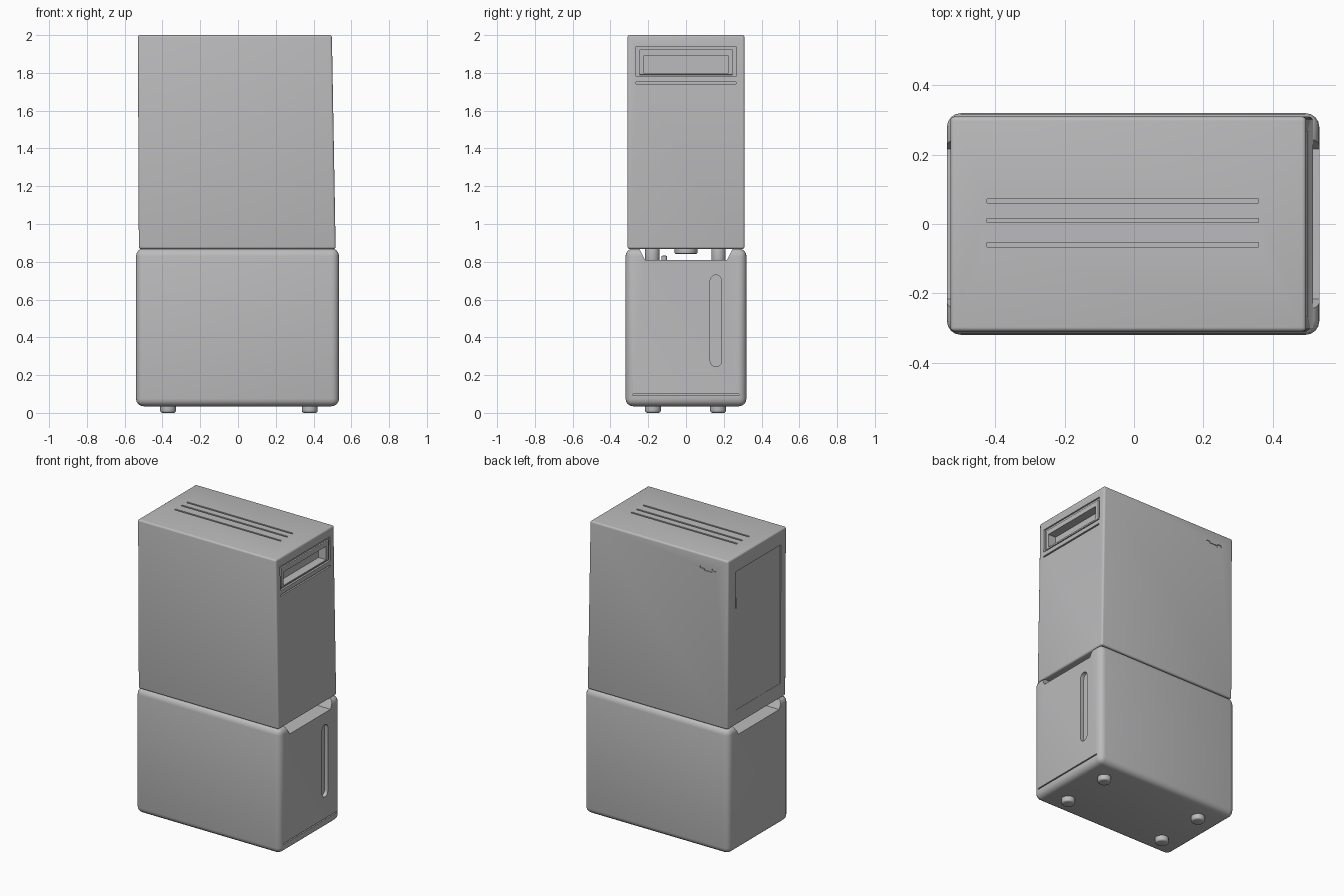
import bpy
import bmesh
import math
from mathutils import Vector

if "Cube" in bpy.data.objects:
    bpy.data.objects.remove(bpy.data.objects["Cube"], do_unlink=True)

grey = bpy.data.materials.new("plain grey")
grey.use_nodes = True
grey.diffuse_color = (0.5, 0.5, 0.51, 1)
grey.node_tree.nodes["Principled BSDF"].inputs["Base Color"].default_value = (0.5, 0.5, 0.51, 1)


def finish(name, bm):
    bmesh.ops.recalc_face_normals(bm, faces=bm.faces[:])
    mesh = bpy.data.meshes.new(name)
    bm.to_mesh(mesh)
    bm.free()
    mesh.materials.append(grey)
    obj = bpy.data.objects.new(name, mesh)
    bpy.context.collection.objects.link(obj)
    return obj


def activate(obj):
    bpy.ops.object.select_all(action='DESELECT')
    obj.select_set(True)
    bpy.context.view_layer.objects.active = obj


def smooth(obj):
    activate(obj)
    bpy.ops.object.shade_smooth_by_angle(angle=math.radians(35))


def box(name, low, high, round_by=0, top_low=None, top_high=None):
    """Rounded box; optional x limits for the top give it a taper."""
    bm = bmesh.new()
    bmesh.ops.create_cube(bm, size=1)
    for v in bm.verts:
        upper = v.co.z > 0
        v.co = Vector([low[i] if v.co[i] < 0 else high[i] for i in range(3)])
        if upper and top_low is not None:
            v.co.x = top_low if v.co.x < 0 else top_high
    if round_by:
        bmesh.ops.bevel(bm, geom=bm.edges[:], offset=round_by, segments=4,
                        profile=0.5, affect='EDGES', clamp_overlap=True)
    return finish(name, bm)


def prism(name, points, start, end):
    """Extrude a (y, z) outline along x."""
    bm = bmesh.new()
    face = bm.faces.new([bm.verts.new((start, y, z)) for y, z in points])
    new = bmesh.ops.extrude_face_region(bm, geom=[face])["geom"]
    bmesh.ops.translate(bm, vec=(end - start, 0, 0),
                        verts=[g for g in new if isinstance(g, bmesh.types.BMVert)])
    return finish(name, bm)


def cylinder(name, x, y, low, high, radius, round_by=0.008):
    bm = bmesh.new()
    bmesh.ops.create_cone(bm, cap_ends=True, segments=32, radius1=radius,
                          radius2=radius, depth=high - low)
    bmesh.ops.translate(bm, vec=(x, y, (low + high) / 2), verts=bm.verts)
    rims = [e for e in bm.edges if abs(e.verts[0].co.z - e.verts[1].co.z) < 0.001]
    bmesh.ops.bevel(bm, geom=rims, offset=round_by, segments=3, profile=0.5, affect='EDGES')
    obj = finish(name, bm)
    smooth(obj)
    return obj


def cut(target, cutter):
    activate(target)
    mod = target.modifiers.new("cut", 'BOOLEAN')
    mod.operation = 'DIFFERENCE'
    mod.solver = 'EXACT'
    mod.object = cutter
    bpy.ops.object.modifier_apply(modifier=mod.name)
    bpy.data.objects.remove(cutter, do_unlink=True)


# Lower tank with an open channel running under the upper housing
tank = box("lower_tank", (-0.54, -0.32, 0.035), (0.535, 0.32, 0.87), 0.04)
cut(tank, prism("channel", [(-0.217, 0.81), (0.217, 0.81), (0.262, 0.9), (-0.262, 0.9)], -0.7, 0.7))

# Rounded level window recess and the seam near the base
window = []
for centre, turn in ((0.70, 0), (0.275, math.pi)):
    for i in range(13):
        a = turn + math.pi * i / 12
        window.append((0.158 + 0.03 * math.cos(a), centre + 0.03 * math.sin(a)))
cut(tank, prism("window_recess", window, 0.51, 0.6))
cut(tank, box("base_seam", (0.525, -0.28, 0.092), (0.6, 0.28, 0.1)))
smooth(tank)

# Upper housing, slightly narrower at the top
housing = box("upper_housing", (-0.525, -0.31, 0.868), (0.517, 0.31, 2.0), 0.012, -0.53, 0.497)

# Outlet on the end: framed recess, deep slot and line below
cut(housing, box("outlet_frame", (0.488, -0.265, 1.78), (0.6, 0.265, 1.94)))
surround = box("outlet_surround", (0.47, -0.25, 1.79), (0.497, 0.25, 1.925), 0.004)
slot_size = ((0.44, -0.225, 1.80), (0.6, 0.225, 1.89))
cut(surround, box("surround_slot", *slot_size))
cut(housing, box("outlet_slot", *slot_size))
cut(housing, box("outlet_line", (0.49, -0.265, 1.742), (0.6, 0.265, 1.752)))

# Shallow panel with a small slot on the opposite end
cut(housing, box("end_panel", (-0.6, -0.25, 0.97), (-0.524, 0.23, 1.9)))
cut(housing, box("end_slot", (-0.6, 0.215, 1.65), (-0.515, 0.225, 1.72)))

# Long grooves in the lid
for y in (0.066, 0.01, -0.06):
    cut(housing, box("lid_groove", (-0.425, y - 0.006, 1.99), (0.36, y + 0.006, 2.1)))

# Small curved finger dent high on the back
arc = [(-0.38 + 0.06 * t, 1.9 + 0.02 * t * t) for t in (-1, -0.5, 0, 0.5, 1)]
for (x1, z1), (x2, z2) in zip(arc, arc[1:]):
    z = (z1 + z2) / 2
    cut(housing, box("finger_dent", (x1, 0.305, z - 0.007), (x2, 0.4, z + 0.007)))
smooth(housing)

# Posts between the two bodies, valve and feet
for x in (-0.37, 0.38):
    for y in (-0.178, 0.172):
        cylinder("support_post", x, y, 0.80, 0.885, 0.038, 0.004)
    for y in (-0.175, 0.17):
        cylinder("foot", x, y, 0, 0.06, 0.042, 0.012)
cylinder("valve", 0, 0, 0.842, 0.88, 0.06, 0.006)
cylinder("valve_pin", 0.1, -0.115, 0.80, 0.832, 0.014, 0.004)
